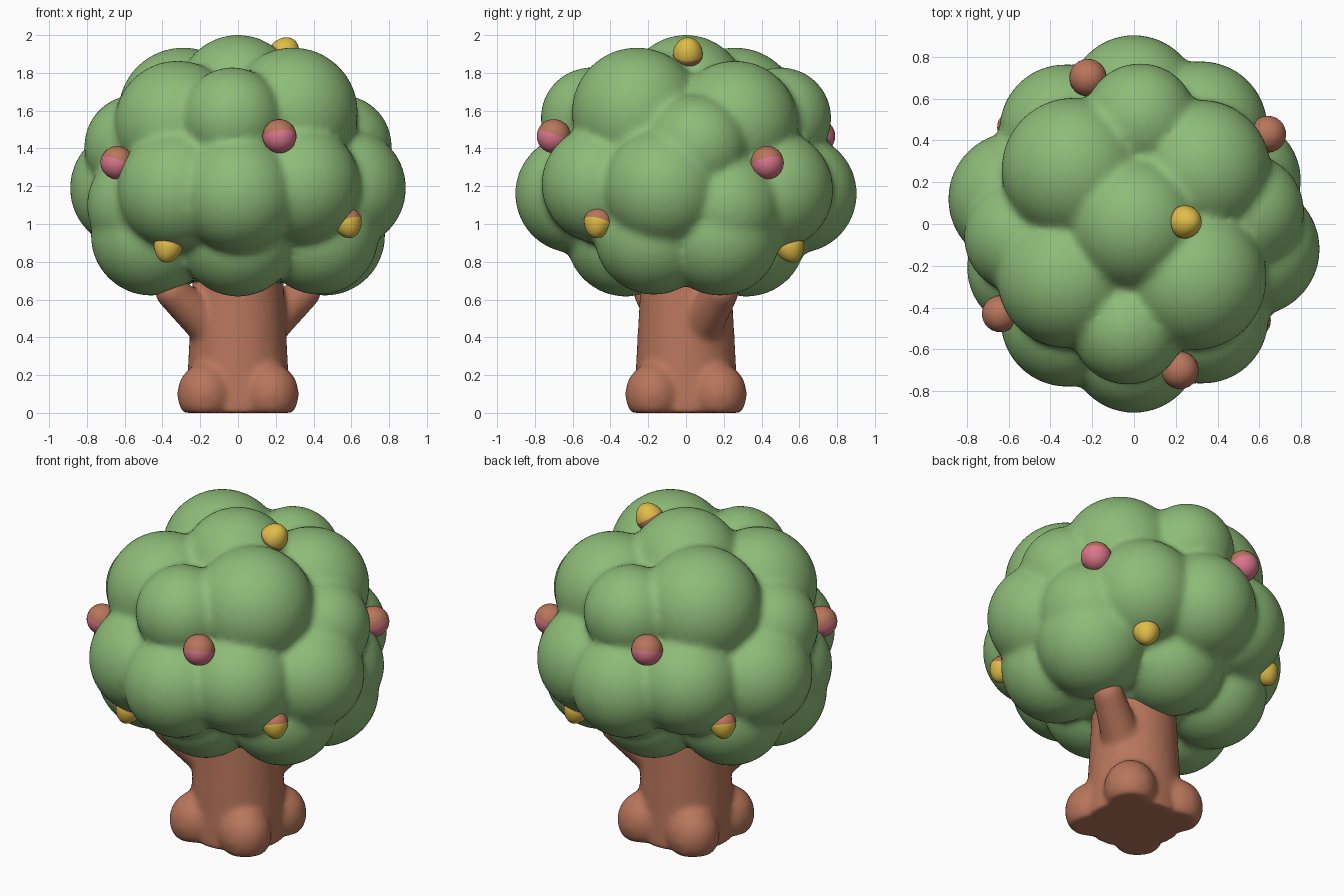
import bpy, bmesh, math
from mathutils import Vector, Matrix

if "Cube" in bpy.data.objects:
    bpy.data.objects.remove(bpy.data.objects["Cube"], do_unlink=True)


def material(name, rgb):
    m = bpy.data.materials.new(name)
    m.use_nodes = True
    m.diffuse_color = (*rgb, 1)
    m.node_tree.nodes["Principled BSDF"].inputs["Base Color"].default_value = (*rgb, 1)
    return m


leaf = material("leaf green", (0.27, 0.50, 0.19))
bark = material("bark brown", (0.48, 0.18, 0.105))
pink = material("fruit pink", (0.70, 0.18, 0.26))
yellow = material("fruit yellow", (0.74, 0.51, 0.065))


def finish(bm, name, mats):
    me = bpy.data.meshes.new(name)
    bmesh.ops.recalc_face_normals(bm, faces=bm.faces)
    for f in bm.faces:
        f.smooth = True
    bm.to_mesh(me)
    bm.free()
    ob = bpy.data.objects.new(name, me)
    bpy.context.collection.objects.link(ob)
    for m in mats:
        me.materials.append(m)
    return ob


def blend(ob, voxel, rounds):
    # Fuse overlapping volumes into one softly creased skin
    r = ob.modifiers.new("fuse", "REMESH")
    r.mode = "VOXEL"
    r.voxel_size = voxel
    r.use_smooth_shade = True
    s = ob.modifiers.new("soften", "SMOOTH")
    s.factor = 0.5
    s.iterations = rounds


def ball(bm, centre, radius, stretch=1.0):
    mat = Matrix.Translation(centre) @ Matrix.Diagonal((1, 1, stretch, 1))
    bmesh.ops.create_icosphere(bm, subdivisions=4, radius=radius, matrix=mat)


def limb(bm, a, b, r1, r2):
    a, b = Vector(a), Vector(b)
    turn = (b - a).to_track_quat("Z", "Y").to_matrix().to_4x4()
    bmesh.ops.create_cone(bm, cap_ends=True, segments=32, radius1=r1, radius2=r2,
                          depth=(b - a).length, matrix=Matrix.Translation((a + b) / 2) @ turn)


# Canopy: each lobe is repeated by a half turn about the trunk
lobes = [
    # crown
    (0.29, -0.26, 1.59, 0.345), (-0.32, -0.26, 1.53, 0.335), (-0.03, -0.50, 1.56, 0.27),
    # shoulder
    (0.54, 0.06, 1.41, 0.275),
    # middle ring
    (0.00, -0.59, 1.16, 0.315), (0.33, -0.45, 1.21, 0.315), (-0.32, -0.46, 1.18, 0.32),
    (0.57, -0.12, 1.19, 0.32), (0.50, 0.21, 1.10, 0.30),
    # underside
    (-0.46, -0.18, 0.94, 0.32), (0.43, -0.17, 0.94, 0.315), (0.0, -0.32, 0.93, 0.315),
]
bm = bmesh.new()
ball(bm, (0, 0, 1.25), 0.61)
ball(bm, (0, 0, 1.682), 0.32)
for x, y, z, r in lobes:
    for s in (1, -1):
        ball(bm, (s * x, s * y, z), r)
blend(finish(bm, "canopy", [leaf]), 0.022, 7)

# Trunk with four root knobs and two branch stubs
bm = bmesh.new()
limb(bm, (0, 0, -0.1), (0, 0, 0.9), 0.285, 0.23)
for s in (1, -1):
    for t in (1, -1):
        ball(bm, (s * 0.172, t * 0.172, 0.10), 0.15, 1.1)
    tip = (s * 0.35, s * 0.19, 0.64)
    limb(bm, (s * 0.12, s * 0.06, 0.43), tip, 0.12, 0.09)
    ball(bm, tip, 0.09)
bmesh.ops.bisect_plane(bm, geom=bm.verts[:] + bm.edges[:] + bm.faces[:],
                       plane_co=(0, 0, 0), plane_no=(0, 0, -1), clear_outer=True)
bmesh.ops.holes_fill(bm, edges=[e for e in bm.edges if e.is_boundary], sides=0)
blend(finish(bm, "trunk", [bark]), 0.016, 16)


# Fruit: a rounded body with a brown cap around its stem end
def fruit(name, place, stem, colour, radius, taper):
    bm = bmesh.new()
    bmesh.ops.create_uvsphere(bm, u_segments=24, v_segments=16, radius=radius)
    for f in bm.faces:
        f.material_index = 1 if f.calc_center_median().z > 0 else 0
    for v in bm.verts:
        if v.co.z < 0:
            v.co.z *= 1 + 0.2 * taper
            k = 1 + taper * 0.2 * v.co.z / radius
            v.co.x *= k
            v.co.y *= k
    turn = Vector(stem).to_track_quat("Z", "Y").to_matrix().to_4x4()
    bm.transform(Matrix.Translation(place) @ turn)
    finish(bm, name, [colour, bark])


fruits = [
    ("front_pink_fruit", (0.22, -0.70, 1.465), pink, 0.09, 0),
    ("side_pink_fruit", (0.64, 0.43, 1.325), pink, 0.088, 0),
    ("side_yellow_fruit", (0.58, -0.465, 1.01), yellow, 0.077, 0.7),
    ("low_yellow_fruit", (-0.37, -0.55, 0.88), yellow, 0.077, 0.7),
]
for name, p, colour, r, taper in fruits:
    for s, tag in ((1, ""), (-1, "_opposite")):
        place = Vector((s * p[0], s * p[1], p[2]))
        out = Vector((place.x, place.y, 0)).normalized()
        fruit(name + tag, place, Vector((0, 0, 1)) - out * 0.4, colour, r, taper)
fruit("top_yellow_fruit", (0.245, 0.01, 1.905), (-0.7, 0, -1), yellow, 0.08, 0.5)
